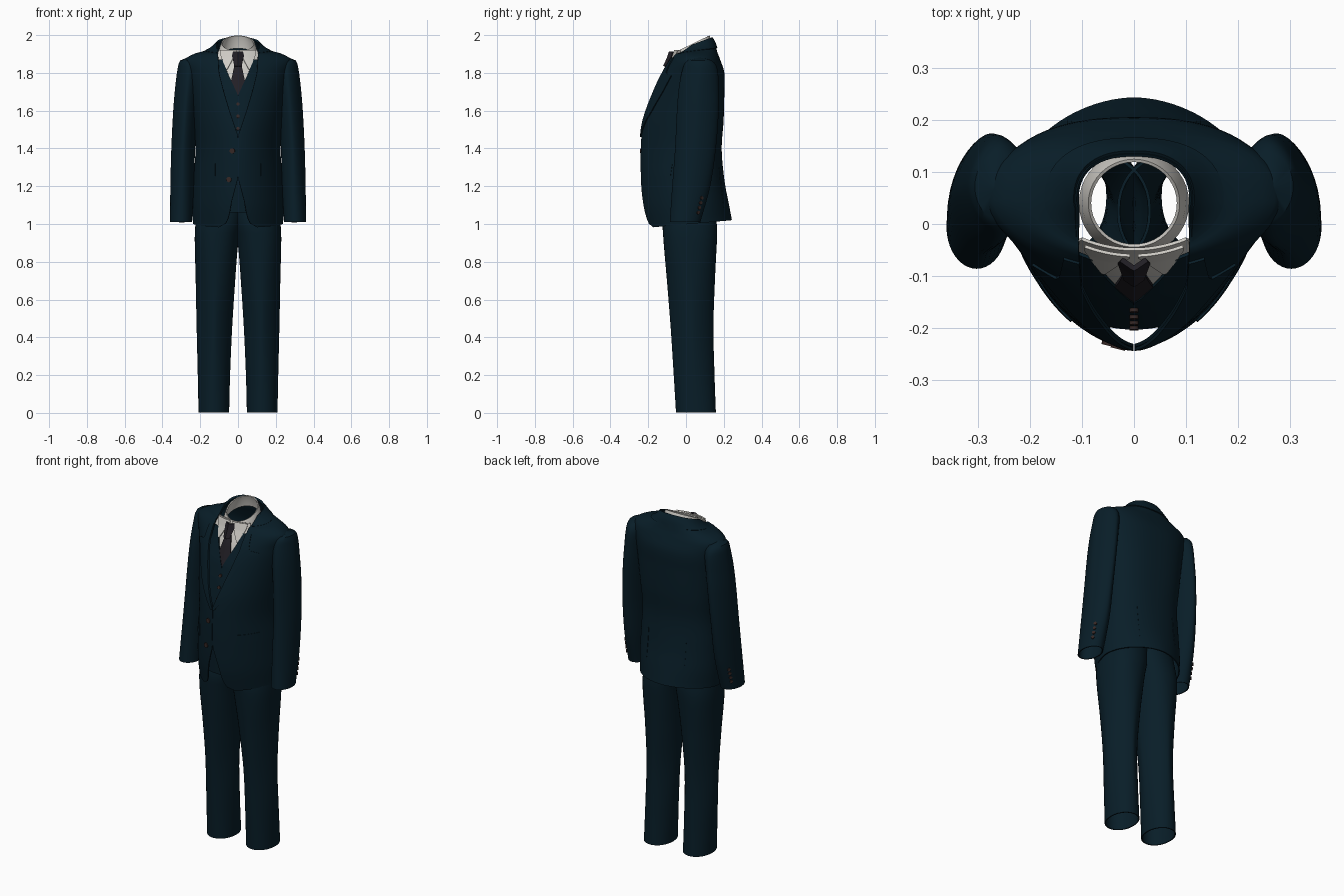
import bpy, bmesh
from math import sin, cos, pi, asin, copysign
from mathutils import Vector

if "Cube" in bpy.data.objects:
    bpy.data.objects.remove(bpy.data.objects["Cube"])


def material(name, rgb):
    m = bpy.data.materials.new(name)
    m.use_nodes = True
    m.diffuse_color = (*rgb, 1)
    m.node_tree.nodes["Principled BSDF"].inputs["Base Color"].default_value = (*rgb, 1)
    return m


NAVY = material("navy wool", (.0025, .0125, .021))
WHITE = material("white cotton", (.62, .6, .56))
TIE = material("charcoal silk", (.016, .014, .019))
HORN = material("brown horn", (.035, .02, .018))


def sample(table, z):
    """Smoothly interpolate the rows of a table keyed by height."""
    if z <= table[0][0]:
        return table[0][1:]
    if z >= table[-1][0]:
        return table[-1][1:]
    i = max(k for k in range(len(table) - 1) if table[k][0] <= z)
    a, b = table[i], table[i + 1]
    p, q = table[max(i - 1, 0)], table[min(i + 2, len(table) - 1)]
    h = b[0] - a[0]
    u = (z - a[0]) / h
    out = []
    for k in range(1, len(a)):
        ma = (b[k] - p[k]) / (b[0] - p[0]) * h
        mb = (q[k] - a[k]) / (q[0] - a[0]) * h
        out.append(a[k] + u * ma + u * u * (3 * (b[k] - a[k]) - 2 * ma - mb)
                   + u ** 3 * (2 * (a[k] - b[k]) + ma + mb))
    return out


def linear(*points):
    """Piecewise linear function of height."""
    def f(z):
        for (za, a), (zb, b) in zip(points, points[1:]):
            if z <= zb:
                return a + (b - a) * max(0, z - za) / (zb - za)
        return points[-1][1]
    return f


def sheet(name, mat, rows, closed=False, mirror=True, thick=.006):
    """Skin a grid of points, mirror it and give it cloth thickness."""
    bm = bmesh.new()
    grid = [[bm.verts.new(p) for p in row] for row in rows]
    n = len(grid[0])
    for lower, upper in zip(grid, grid[1:]):
        for j in range(n if closed else n - 1):
            k = (j + 1) % n
            bm.faces.new((lower[j], lower[k], upper[k], upper[j]))
    bmesh.ops.remove_doubles(bm, verts=bm.verts, dist=.0001)
    bmesh.ops.recalc_face_normals(bm, faces=bm.faces)
    mesh = bpy.data.meshes.new(name)
    bm.to_mesh(mesh)
    bm.free()
    mesh.materials.append(mat)
    ob = bpy.data.objects.new(name, mesh)
    bpy.context.collection.objects.link(ob)
    bpy.ops.object.select_all(action='DESELECT')
    bpy.context.view_layer.objects.active = ob
    ob.select_set(True)
    if mirror:
        ob.modifiers.new("Mirror", 'MIRROR').merge_threshold = .001
    solid = ob.modifiers.new("Cloth", 'SOLIDIFY')
    solid.thickness, solid.offset = thick, 0
    for m in list(ob.modifiers):
        bpy.ops.object.modifier_apply(modifier=m.name)
    bpy.ops.object.shade_smooth_by_angle(angle=.7)


def steps(a, b, n):
    return [a + (b - a) * i / (n - 1) for i in range(n)]


def patch(name, mat, z0, z1, lo, hi, surf, rows=20, thick=.006):
    """Mirrored cloth panel between two edges, lying on y = surf(x, z)."""
    sheet(name, mat, [[(x, surf(x, z), z) for x in steps(lo(z), hi(z), 9)]
                      for z in steps(z0, z1, rows)], thick=thick)


def tube(name, table, rows, seg=40):
    """Tube from rows of height, inner x, outer x, front y, back y, squareness."""
    rings = []
    for z in steps(table[0][0], table[-1][0], rows):
        xa, xb, ya, yb, power = sample(table, z)
        ring = []
        for i in range(seg):
            c, s = cos(2 * pi * i / seg), sin(2 * pi * i / seg)
            ring.append(((xa + xb) / 2 + (xb - xa) / 2 * copysign(abs(c) ** (2 / power), c),
                         (ya + yb) / 2 + (yb - ya) / 2 * copysign(abs(s) ** (2 / power), s), z))
        rings.append(ring)
    sheet(name, NAVY, rings, closed=True)


def button(name, loc, normal, r=.012):
    bpy.ops.mesh.primitive_cylinder_add(
        vertices=16, radius=r, depth=.009, location=loc,
        rotation=Vector(normal).to_track_quat('Z', 'Y').to_euler())
    ob = bpy.context.object
    ob.name = name
    ob.data.materials.append(HORN)
    bpy.ops.object.shade_smooth_by_angle()


# Jacket body: height, half width, front y, back y
BODY = [(.98, .236, -.205, .24), (1.1, .239, -.228, .222), (1.25, .232, -.236, .198),
        (1.4, .222, -.236, .186), (1.55, .233, -.224, .196), (1.7, .25, -.182, .2),
        (1.8, .266, -.138, .2), (1.87, .278, -.09, .178), (1.9, .228, -.07, .166),
        (1.93, .165, -.06, .157), (1.96, .13, -.05, .147), (1.985, .108, -.04, .132)]
MID, FRONT_POW = .045, 1.75
back_pow = linear((1, 1.85), (1.5, 2.4))
edge = linear((.98, .1), (.99, .075), (1.01, .058), (1.05, .045), (1.12, .033),
              (1.24, .001), (1.47, .001), (1.6, .045), (1.7, .075), (1.8, .1),
              (1.9, .106), (1.985, .106))


def front_y(x, z, lift=0):
    w, f, b = sample(BODY, z)
    return MID - (MID - f) * (1 - min(1, x / w) ** FRONT_POW) ** (1 / FRONT_POW) - lift


def back_y(x, z, lift=0):
    w, f, b = sample(BODY, z)
    p = back_pow(z)
    return MID + (b - MID) * (1 - min(1, x / w) ** p) ** (1 / p) + lift


def jacket_row(z, grow=0, n=40):
    w, f, b = sample(BODY, z)
    start = asin(min(1, edge(z) / w) ** (FRONT_POW / 2))
    row = []
    for t in steps(start, pi, n):
        power = 2 / (FRONT_POW if t < pi / 2 else back_pow(z))
        x = (w + grow) * max(0, sin(t)) ** power
        reach = abs(cos(t)) ** power
        y = MID - (MID - f + grow) * reach if t < pi / 2 else MID + (b - MID + grow) * reach
        # hem rises to the back, neckline falls to the front
        hem = .04 * (y - f) / (b - f) * max(0, 1 - (z - .98) / .2)
        neck = .38 * (b - y) * min(1, max(0, (z - 1.9) / .085))
        row.append((0 if t == pi else x, y, z + hem - neck))
    return row


sheet("jacket_body", NAVY,
      [jacket_row(.98 + 1.005 * (1 - (1 - u) ** 1.4)) for u in steps(0, 1, 66)])
sheet("jacket_collar", NAVY, [jacket_row(z, .006) for z in steps(1.93, 1.985, 8)])

# Peaked lapels, pocket flaps and back vents
lapel = linear((1.46, .012), (1.6, .11), (1.7, .16), (1.785, .195), (1.8, .145), (1.88, .135))
patch("lapels", NAVY, 1.46, 1.88, edge, lapel, lambda x, z: front_y(x, z, .007), rows=32)
patch("pocket_flaps", NAVY, 1.255, 1.32, lambda z: .12, lambda z: .2,
      lambda x, z: front_y(x, z, .005))
patch("back_vents", NAVY, 1.04, 1.3, lambda z: .118, lambda z: .126,
      lambda x, z: back_y(x, z, .002))

# Sleeves
SLEEVE = [(1.01, .247, .357, -.083, .073, 2), (1.2, .236, .355, -.07, .125, 1.8),
          (1.4, .23, .35, -.055, .155, 1.65), (1.6, .216, .34, -.045, .17, 1.6),
          (1.72, .205, .33, -.035, .17, 1.6), (1.82, .2, .317, -.015, .163, 1.7),
          (1.86, .215, .306, .005, .14, 1.9), (1.876, .24, .288, .04, .1, 2),
          (1.879, .262, .266, .065, .072, 2)]
tube("sleeves", SLEEVE, 60)

# Trouser legs, meeting at the seat and creased at the knee
LEG = [(.003, .05, .206, -.05, .155, 2.1), (.2, .045, .21, -.062, .148, 1.8),
       (.45, .034, .216, -.078, .142, 1.55), (.7, .018, .221, -.098, .15, 1.8),
       (.86, .006, .225, -.112, .158, 2.1), (.94, -.004, .226, -.118, .162, 2.2),
       (1.0, -.018, .222, -.12, .16, 2.2), (1.15, -.03, .2, -.085, .135, 2.2)]
tube("trouser_legs", LEG, 36)

# Waistcoat and shirt front
vest_line = linear((1.05, -.185), (1.4, -.2), (1.5, -.185), (1.6, -.168), (1.7, -.145),
                   (1.88, -.075))
shirt_line = linear((1.6, -.15), (1.7, -.13), (1.8, -.098), (1.88, -.062), (1.93, -.045))


def vest_y(x, z):
    return vest_line(z) + 2 * x * x


def shirt_y(x, z):
    return shirt_line(z) + 2 * x * x


patch("waistcoat", NAVY, 1.06, 1.87, linear((1.68, 0), (1.8, .055), (1.87, .08)),
      lambda z: .125, vest_y, rows=40)
patch("shirt_front", WHITE, 1.6, 1.92, lambda z: 0,
      linear((1.6, .11), (1.86, .125), (1.92, .1)), shirt_y)


# Shirt collar: tilted band with two pointed wings
def collar_ring(r, front, back, seg=40):
    ring = []
    for i in range(seg):
        a = 2 * pi * i / seg
        ring.append((r * sin(a), .04 + r * .96 * cos(a),
                     (front + back) / 2 + (back - front) / 2 * cos(a)))
    return ring


sheet("shirt_collar", WHITE,
      [collar_ring(.103, 1.84, 1.93), collar_ring(.096, 1.885, 1.97),
       collar_ring(.085, 1.915, 1.997)], closed=True, mirror=False)
patch("collar_wings", WHITE, 1.82, 1.92, linear((1.82, .056), (1.91, .008), (1.92, .008)),
      linear((1.82, .062), (1.87, .084), (1.9, .094), (1.92, .094)),
      lambda x, z: shirt_y(x, z) - .012)

# Tie: blade and knot
patch("tie_blade", TIE, 1.63, 1.85, lambda z: 0,
      linear((1.63, .02), (1.73, .042), (1.85, .016)),
      lambda x, z: shirt_line(z) - .012 + x * .15, thick=.008)
patch("tie_knot", TIE, 1.835, 1.912, lambda z: 0,
      linear((1.835, .017), (1.89, .029), (1.912, .024)),
      lambda x, z: shirt_line(z) - .034 + x * .7, thick=.01)

# Buttons
for i, (x, z) in enumerate([(.03, 1.387), (.048, 1.235)]):
    button(f"jacket_button_{i + 1}", (-x, front_y(x, z, .004), z), (-.25, -1, 0), .014)
for i in range(4):
    z = 1.44 + .065 * i
    button(f"waistcoat_button_{i + 1}", (0, vest_y(0, z) - .005, z), (0, -1, .15), .009)
for side, label in ((1, "left"), (-1, "right")):
    for i in range(4):
        z = 1.06 + .026 * i
        xa, xb, ya, yb, power = sample(SLEEVE, z)
        d = sin(pi / 4) ** (2 / power)
        button(f"{label}_cuff_button_{i + 1}",
               (side * ((xa + xb) / 2 + (xb - xa) / 2 * d + .003),
                (ya + yb) / 2 + (yb - ya) / 2 * d + .002, z), (side, .7, 0), .009)
